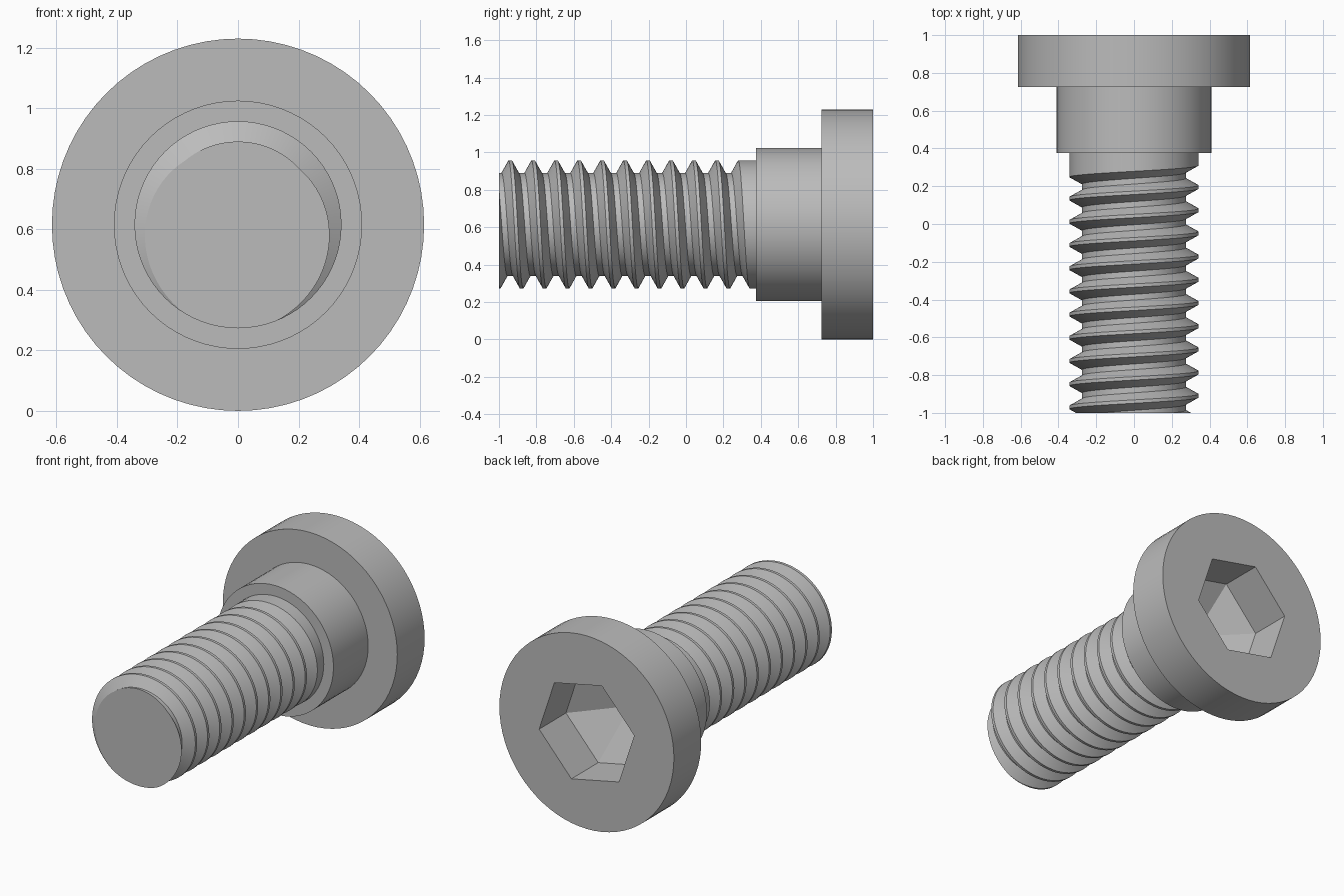
import bpy, bmesh
from math import sin, cos, tan, radians, tau
from mathutils import Vector

cube = bpy.data.objects.get("Cube")
if cube:
    bpy.data.objects.remove(cube, do_unlink=True)

AXIS_Z = 0.615
SEGMENTS = 72
MAJOR, MINOR = 0.342, 0.275
PITCH = 0.1228
NECK_Y = 0.375

steel = bpy.data.materials.new("steel_grey")
steel.use_nodes = True
colour = (0.5, 0.5, 0.5, 1)
steel.diffuse_color = colour
steel.node_tree.nodes["Principled BSDF"].inputs["Base Color"].default_value = colour


def point(radius, angle, y):
    """Point around the bolt axis; angle runs from +z toward +x."""
    return Vector((radius * sin(angle), y, AXIS_Z + radius * cos(angle)))


def bridge(bm, a, b, closed=False):
    """Quads between two rows of vertices."""
    n = len(a)
    return [bm.faces.new((a[i], a[(i + 1) % n], b[(i + 1) % n], b[i]))
            for i in range(n if closed else n - 1)]


def finish(bm, name, flat=()):
    bmesh.ops.recalc_face_normals(bm, faces=bm.faces)
    flat_ids = [f.index for f in flat]
    mesh = bpy.data.meshes.new(name)
    bm.to_mesh(mesh)
    bm.free()
    mesh.materials.append(steel)
    obj = bpy.data.objects.new(name, mesh)
    bpy.context.collection.objects.link(obj)
    bpy.ops.object.select_all(action='DESELECT')
    obj.select_set(True)
    bpy.context.view_layer.objects.active = obj
    bpy.ops.object.shade_smooth_by_angle(angle=radians(25))
    for i in flat_ids:
        mesh.polygons[i].use_smooth = False
    return obj


# Head and shoulder: turned profile, then a hexagonal socket in the back face
bm = bmesh.new()
profile = [(MAJOR, NECK_Y), (0.41, NECK_Y), (0.41, 0.725), (0.615, 0.725), (0.615, 1)]
rings = [[bm.verts.new(point(r, tau * i / SEGMENTS, y)) for i in range(SEGMENTS)]
         for r, y in profile]
for a, b in zip(rings, rings[1:]):
    bridge(bm, a, b, closed=True)

HEX_R, HEX_TURN, FLOOR_Y = 0.342, radians(41.7), 0.73
hexes = [[bm.verts.new(point(HEX_R, HEX_TURN + tau * i / 6, y)) for i in range(6)]
         for y in (1, FLOOR_Y)]
bridge(bm, *hexes, closed=True)
# Flat annulus from the rim to the hexagon, one fan and one filler per corner
per_side = SEGMENTS // 6
first = round(HEX_TURN / tau * SEGMENTS) - per_side // 2
rim = rings[-1]
for c in range(6):
    fan = [rim[(first + c * per_side + i) % SEGMENTS] for i in range(per_side + 1)]
    for a, b in zip(fan, fan[1:]):
        bm.faces.new((a, b, hexes[0][c]))
    bm.faces.new((fan[-1], hexes[0][(c + 1) % 6], hexes[0][c]))
# Shallow pointed floor of the socket
apex = bm.verts.new(point(0, 0, FLOOR_Y - HEX_R * cos(tau / 12) * tan(radians(30))))
floor = [bm.faces.new((hexes[1][i], hexes[1][(i + 1) % 6], apex)) for i in range(6)]
bm.faces.index_update()
finish(bm, "head_and_shoulder", floor)

# Threaded shank: a helical ribbon of crest, flanks and root
bm = bmesh.new()
CREST, ROOT = 0.018, 0.030
FLANK = (PITCH - CREST - ROOT) / 2
section = [(-CREST / 2, MAJOR), (CREST / 2, MAJOR), (CREST / 2 + FLANK, MINOR),
           (CREST / 2 + FLANK + ROOT, MINOR), (PITCH - CREST / 2, MAJOR)]
START_Y = -0.94
columns = range(-2 * SEGMENTS, 9 * SEGMENTS + round(SEGMENTS * 0.70) + 1)
rows = []
for i in columns:
    angle = tau * i / SEGMENTS
    base = START_Y + PITCH * i / SEGMENTS
    rows.append([bm.verts.new(point(r, angle, base + dy)) for dy, r in section])
for a, b in zip(rows, rows[1:]):
    bridge(bm, a, b)
bm.faces.new(rows[-1][1:])  # wall where the groove stops

# Plain collar between the last groove and the shoulder
last = rows[-SEGMENTS - 1:]
collar_end = 0.45
edge = [row[-1] for row in last]
tops = [bm.verts.new((v.co.x, collar_end, v.co.z)) for v in edge]
bridge(bm, edge, tops)
bm.faces.new((edge[0], last[-1][1], edge[-1], tops[-1]))

bmesh.ops.remove_doubles(bm, verts=bm.verts, dist=0.0001)
# Trim both ends square, and cap the tip
for y, side in ((-1, -1), (NECK_Y, 1)):
    cut = bmesh.ops.bisect_plane(
        bm, geom=bm.verts[:] + bm.edges[:] + bm.faces[:], dist=0.00001,
        plane_co=(0, y, 0), plane_no=(0, side, 0), clear_outer=True)
    if side < 0:
        loop = [e for e in cut["geom_cut"] if isinstance(e, bmesh.types.BMEdge)]
        bmesh.ops.contextual_create(bm, geom=loop)
finish(bm, "threaded_shank")
